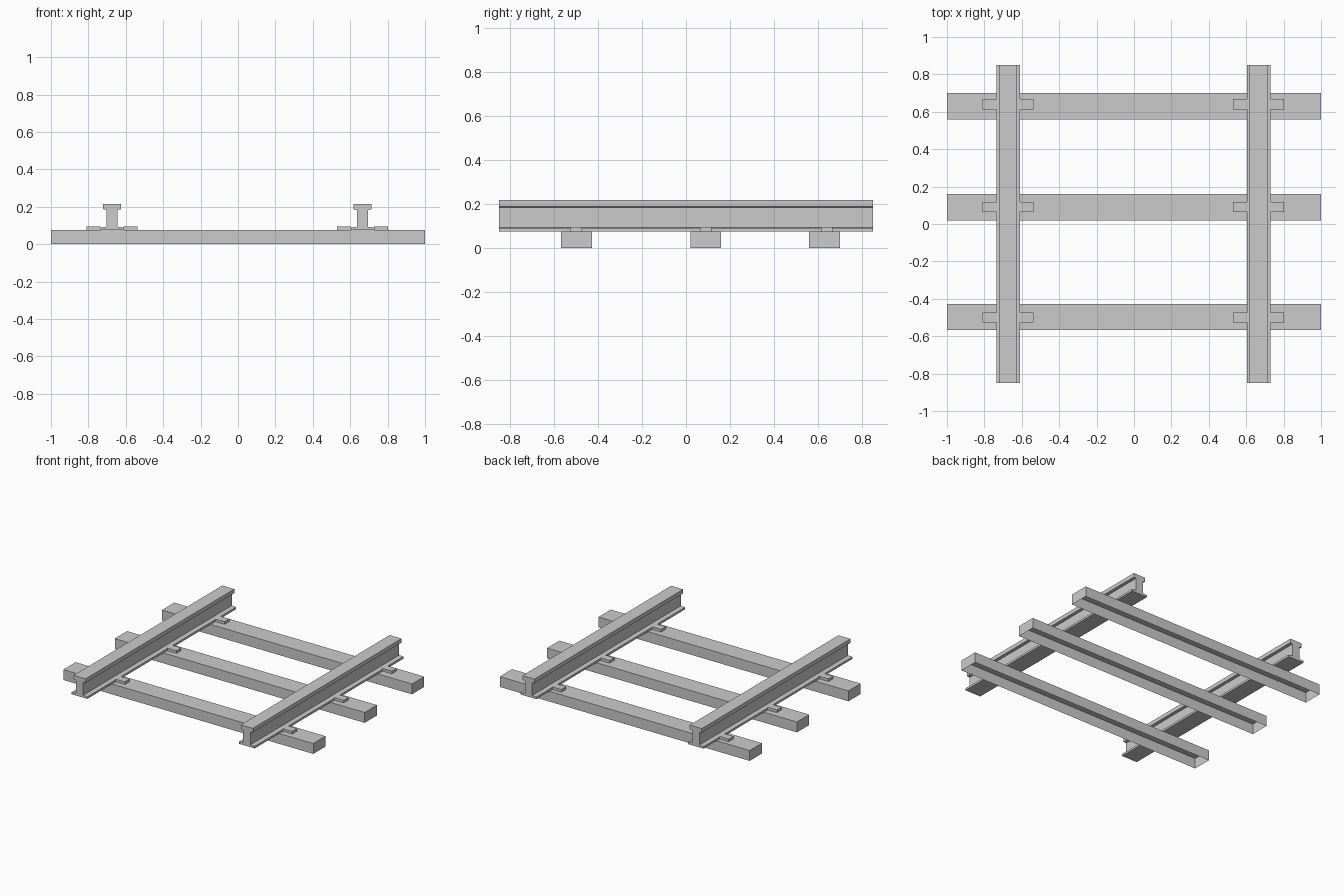
import bpy, bmesh

if "Cube" in bpy.data.objects:
    bpy.data.objects.remove(bpy.data.objects["Cube"])

RAILS = {"left": -0.673, "right": 0.666}
SLEEPERS = {"front": -0.498, "middle": 0.09, "back": 0.63}
CLIP_Y = {"front": -0.499, "middle": 0.09, "back": 0.64}
SLEEPER_TOP = 0.075


def finish(name, bm):
    bmesh.ops.recalc_face_normals(bm, faces=bm.faces)
    mesh = bpy.data.meshes.new(name)
    bm.to_mesh(mesh)
    bm.free()
    bpy.context.collection.objects.link(bpy.data.objects.new(name, mesh))


def box(name, x0, x1, y0, y1, z0, z1, open_bottom=False):
    bm = bmesh.new()
    bmesh.ops.create_cube(bm, size=1)
    for v in bm.verts:
        v.co.x = x1 if v.co.x > 0 else x0
        v.co.y = y1 if v.co.y > 0 else y0
        v.co.z = z1 if v.co.z > 0 else z0
    if open_bottom:
        bottom = [f for f in bm.faces if all(v.co.z == min(w.co.z for w in bm.verts) for v in f.verts)]
        bmesh.ops.delete(bm, geom=bottom, context='FACES_ONLY')
    finish(name, bm)


def rail(name, cx):
    # I-shaped half profile, mirrored and extruded along y
    half = [(0.063, 0.075), (0.063, 0.09), (0.029, 0.092), (0.029, 0.183),
            (0.048, 0.187), (0.048, 0.216)]
    profile = half + [(-x, z) for x, z in reversed(half)]
    bm = bmesh.new()
    face = bm.faces.new([bm.verts.new((cx + x, -0.85, z)) for x, z in profile])
    ext = bmesh.ops.extrude_face_region(bm, geom=[face], use_keep_orig=True)
    moved = [g for g in ext["geom"] if isinstance(g, bmesh.types.BMVert)]
    bmesh.ops.translate(bm, verts=moved, vec=(0, 1.7, 0))
    finish(name, bm)


# Sleepers: thin shells open underneath
for row, y in SLEEPERS.items():
    box(f"{row}_sleeper", -1, 1, y - 0.07, y + 0.07, 0, SLEEPER_TOP, open_bottom=True)

# Rails with a pair of clips at every sleeper
for side, x in RAILS.items():
    rail(f"{side}_rail", x)
    for row, y in CLIP_Y.items():
        for s, part in ((-1, "outer" if x < 0 else "inner"), (1, "inner" if x < 0 else "outer")):
            a, b = sorted((x + s * 0.062, x + s * 0.136))
            box(f"{side}_{row}_{part}_clip", a, b, y - 0.027, y + 0.027, SLEEPER_TOP, 0.094)
